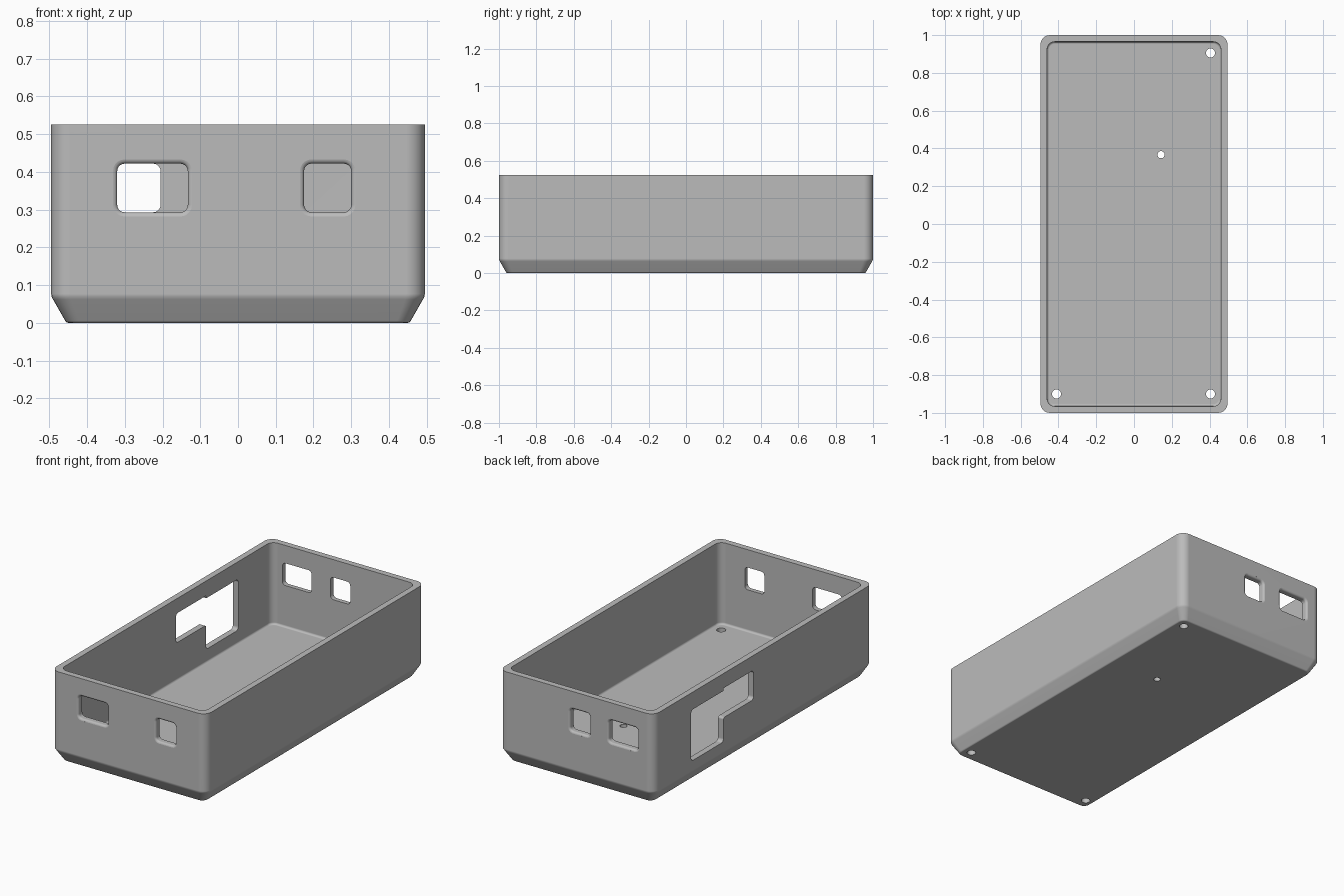
import bpy, bmesh, math
from mathutils import Matrix, Vector

if "Cube" in bpy.data.objects:
    bpy.data.objects.remove(bpy.data.objects["Cube"])

W, L, H = 0.495, 1.0, 0.525      # half width, half length, height
FLOOR, WALL = 0.053, 0.035

grey = bpy.data.materials.new("light grey plastic")
grey.diffuse_color = (0.5, 0.5, 0.5, 1)
grey.use_nodes = True
grey.node_tree.nodes["Principled BSDF"].inputs["Base Color"].default_value = grey.diffuse_color


def rounded_rect(hx, hy, r, n=6):
    """Outline of a rectangle with rounded corners, counter-clockwise."""
    pts = []
    for k, (sx, sy) in enumerate([(1, 1), (-1, 1), (-1, -1), (1, -1)]):
        for i in range(n + 1):
            a = math.pi / 2 * (k + i / n)
            pts.append((sx * (hx - r) + r * math.cos(a), sy * (hy - r) + r * math.sin(a)))
    return pts


def loft(name, rings):
    """Closed solid through rings of 3D points."""
    bm = bmesh.new()
    loops = [[bm.verts.new(p) for p in ring] for ring in rings]
    for a, b in zip(loops, loops[1:]):
        for i in range(len(a)):
            j = (i + 1) % len(a)
            bm.faces.new((a[i], a[j], b[j], b[i]))
    bm.faces.new(loops[0][::-1])
    bm.faces.new(loops[-1])
    bmesh.ops.recalc_face_normals(bm, faces=bm.faces[:])
    me = bpy.data.meshes.new(name)
    bm.to_mesh(me)
    bm.free()
    me.materials.append(grey)
    ob = bpy.data.objects.new(name, me)
    bpy.context.collection.objects.link(ob)
    return ob


def tray_ring(inset, z, r):
    return [(x, y, z) for x, y in rounded_rect(W - inset, L - inset, r)]


# Tray: up the outside, over the rim, down the inside to the floor
rings = [tray_ring(0.046, 0, 0.03), tray_ring(0.041, 0.0015, 0.033), tray_ring(0.037, 0.006, 0.036),
         tray_ring(0.005, 0.062, 0.047), tray_ring(0.0015, 0.069, 0.049), tray_ring(0, 0.077, 0.05),
         tray_ring(0, H, 0.05), tray_ring(WALL, H, 0.04)]
fillet = 0.012
for i in range(5):
    a = math.pi / 2 * i / 4
    d = fillet * (1 - math.cos(a))
    rings.append(tray_ring(WALL + d, FLOOR + fillet * (1 - math.sin(a)), 0.04 - d))
tray = loft("tray", rings)

cutters = []

# End wall windows, flared outward with a rounded rim
Z0, Z1, R = 0.293, 0.422, 0.012


def window(name, x0, x1, side):
    cx, cz = (x0 + x1) / 2, (Z0 + Z1) / 2
    hx, hz = (x1 - x0) / 2, (Z1 - Z0) / 2
    steps = [(0, L - 0.1)]
    for i in range(5):
        a = math.pi / 2 * i / 4 * 0.96
        steps.append((R * (1 - math.cos(a)), L - R + R * math.sin(a)))
    steps.append((R, L + 0.02))
    cutters.append(loft(name, [[(cx + u, side * y, cz + v) for u, v in
                                rounded_rect(hx + g, hz + g, 0.02 + g, 5)] for g, y in steps]))


window("front_wide_window_cutter", -0.32, -0.133, -1)
window("front_small_window_cutter", 0.175, 0.30, -1)
window("back_wide_window_cutter", -0.392, -0.205, 1)
window("back_small_window_cutter", -0.085, 0.042, 1)

# Stepped opening in the left wall: (y, z, corner radius)
corners = [(0.09, 0.27, 0.02), (0.365, 0.27, 0.012), (0.365, 0.13, 0.02),
           (0.66, 0.13, 0.02), (0.66, 0.425, 0.02), (0.365, 0.425, 0.004),
           (0.365, 0.44, 0.004), (0.09, 0.44, 0.02)]
outline = []
for i, (y, z, r) in enumerate(corners):
    p = Vector((y, z))
    a = p + (Vector(corners[i - 1][:2]) - p).normalized() * r
    b = p + (Vector(corners[(i + 1) % 8][:2]) - p).normalized() * r
    c = a + b - p
    for k in range(6):
        t = math.pi / 2 * k / 5
        outline.append(c + (a - c) * math.cos(t) + (b - c) * math.sin(t))
cutters.append(loft("side_opening_cutter", [[(x, p.x, p.y) for p in outline] for x in (-0.6, -0.4)]))

# Screw holes through the floor
for i, (x, y, r) in enumerate([(0.405, 0.905, 0.024), (0.405, -0.9, 0.024),
                               (-0.41, -0.9, 0.024), (0.143, 0.367, 0.019)]):
    circle = [(x + r * math.cos(k * math.pi / 12), y + r * math.sin(k * math.pi / 12)) for k in range(24)]
    cutters.append(loft("screw_hole_cutter_%d" % i, [[(u, v, z) for u, v in circle] for z in (-0.05, 0.1)]))

# Cut everything, then shade
bpy.context.view_layer.objects.active = tray
tray.select_set(True)
for c in cutters:
    mod = tray.modifiers.new("cut", 'BOOLEAN')
    mod.operation, mod.solver, mod.object = 'DIFFERENCE', 'EXACT', c
    bpy.ops.object.modifier_apply(modifier=mod.name)
    bpy.data.objects.remove(c, do_unlink=True)
bpy.ops.object.shade_smooth_by_angle(angle=math.radians(35))
weighted = tray.modifiers.new("weighted_normals", 'WEIGHTED_NORMAL')
weighted.keep_sharp = True
